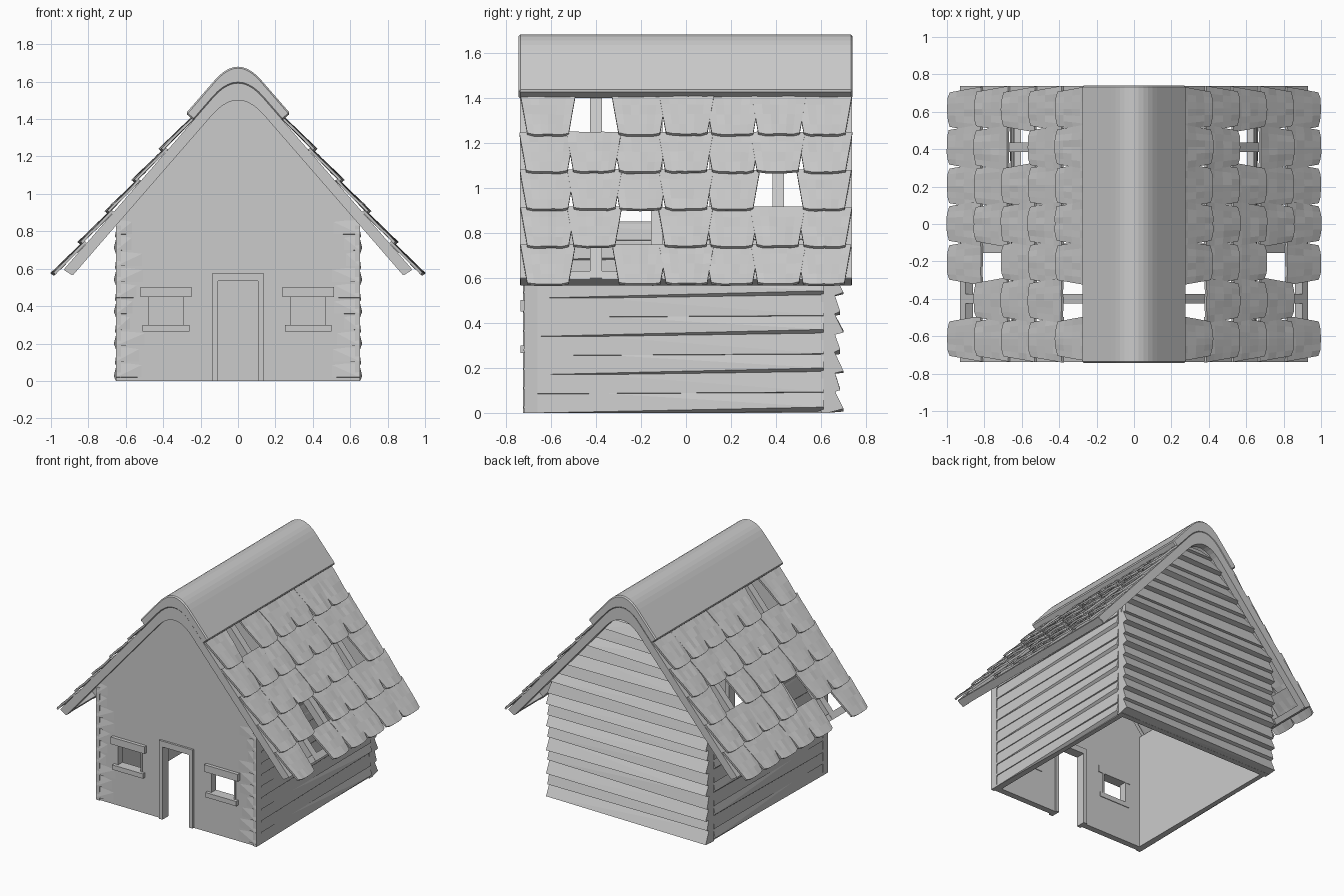
import bpy, bmesh, math, random
from mathutils import Vector

if "Cube" in bpy.data.objects:
    bpy.data.objects.remove(bpy.data.objects["Cube"])

random.seed(4)
A = math.radians(49)                       # roof pitch
D = (math.cos(A), -math.sin(A))            # down the slope (x, z)
N = (math.sin(A), math.cos(A))             # out of the slope (x, z)
PITCH = 0.085                              # height of one wall board

grey = bpy.data.materials.new("weathered grey")
grey.diffuse_color = (0.6, 0.6, 0.6, 1)
grey.use_nodes = True
grey.node_tree.nodes["Principled BSDF"].inputs["Base Color"].default_value = grey.diffuse_color


def finish(name, bm):
    bmesh.ops.recalc_face_normals(bm, faces=bm.faces)
    me = bpy.data.meshes.new(name)
    bm.to_mesh(me)
    bm.free()
    me.materials.append(grey)
    ob = bpy.data.objects.new(name, me)
    bpy.context.collection.objects.link(ob)
    return ob


def hull(bm, pts):
    vs = [bm.verts.new(p) for p in pts]
    bmesh.ops.convex_hull(bm, input=vs)


def box(bm, x0, x1, y0, y1, z0, z1):
    hull(bm, [(x, y, z) for x in (x0, x1) for y in (y0, y1) for z in (z0, z1)])


def prism(bm, profile, y0, y1):
    a = [bm.verts.new((x, y0, z)) for x, z in profile]
    b = [bm.verts.new((x, y1, z)) for x, z in profile]
    bm.faces.new(a)
    bm.faces.new(b[::-1])
    for i in range(len(a)):
        j = (i + 1) % len(a)
        bm.faces.new((a[i], b[i], b[j], a[j]))


def slope(s, n):
    return (s * D[0] + n * N[0], s * D[1] + n * N[1])


def arch(n, w, s_end, seg=10):
    """Two slopes joined by a rounded ridge, listed from right to left."""
    top = n / N[1]
    h = w * math.tan(A)
    mid = [(w * (1 - 2 * i / seg), top - h + h * (1 - (1 - 2 * i / seg) ** 2) / 2)
           for i in range(seg + 1)]
    x, z = slope(s_end, n)
    return [(x, z)] + mid + [(-x, z)]


def half_width(z, n=1.04, w=0.139):
    """Half the width of the gable at height z."""
    top, h = n / N[1], w * math.tan(A)
    if z > top - h:
        return max(0.01, w * math.sqrt(max(0, 1 - 2 * (z - top + h) / h)))
    return min(0.65, (n - N[1] * z) / N[0])


def mirror(ob):
    ob.modifiers.new("mirror", 'MIRROR').use_axis[0] = True


# gable walls
s_wall = (0.65 - 1.045 * N[0]) / D[0]
gable = [(-0.65, 0), (0.65, 0)] + arch(1.045, 0.139, s_wall)
bm = bmesh.new()
prism(bm, gable, -0.71, -0.665)
front = finish("front_wall", bm)
bm = bmesh.new()
prism(bm, gable, 0.60, 0.64)
finish("back_wall", bm)

# openings in the front wall
bm = bmesh.new()
box(bm, -0.11, 0.11, -0.9, -0.5, -0.1, 0.535)
for x in (-0.385, 0.375):
    box(bm, x - 0.1, x + 0.1, -0.9, -0.5, 0.295, 0.455)
cutter = finish("opening_cutter", bm)
cutter.hide_render = True
cutter.hide_viewport = True
cutter.display_type = 'WIRE'
cut = front.modifiers.new("openings", 'BOOLEAN')
cut.object, cut.solver = cutter, 'EXACT'

# door frame
bm = bmesh.new()
for s in (-1, 1):
    box(bm, s * 0.108, s * 0.137, -0.725, -0.655, 0, 0.54)
box(bm, -0.137, 0.137, -0.725, -0.655, 0.535, 0.578)
finish("door_frame", bm)

# window lintels, sills and jambs
bm = bmesh.new()
for x in (-0.385, 0.375):
    box(bm, x - 0.137, x + 0.137, -0.735, -0.66, 0.45, 0.502)
    box(bm, x - 0.125, x + 0.125, -0.735, -0.66, 0.265, 0.3)
    for s in (-1, 1):
        box(bm, x + s * 0.092, x + s * 0.105, -0.714, -0.66, 0.295, 0.455)
finish("window_frames", bm)

# sprung board ends at the front corners
bm = bmesh.new()
for k in range(10):
    z = k * PITCH + 0.02
    for s in (-1, 1):
        xi = random.uniform(0.48, 0.58)
        hull(bm, [(s * xi, -0.709, z), (s * xi, -0.709, z + 0.07),
                  (s * 0.65, -0.70, z - 0.004), (s * 0.65, -0.722, z),
                  (s * 0.65, -0.711, z + 0.075)])
finish("front_board_ends", bm)

# side walls and corner posts
bm = bmesh.new()
box(bm, 0.605, 0.64, -0.68, 0.62, 0, 0.85)
mirror(finish("side_wall", bm))
bm = bmesh.new()
box(bm, 0.625, 0.653, -0.718, -0.66, 0, 0.83)
mirror(finish("corner_post", bm))

# lapped boards on the sides, lifting toward the back
bm = bmesh.new()
for k in range(10):
    z, top = k * PITCH, min((k + 1) * PITCH + 0.02, 0.84)
    lift = random.uniform(0.022, 0.034) if k % 2 == 0 else 0.008
    out = 0.664 if k % 2 == 0 else 0.658
    hull(bm, [(0.63, -0.662, z), (0.653, -0.662, z), (0.63, 0.61, z),
              (out, 0.61, z + lift), (0.63, -0.662, top), (0.645, -0.662, top),
              (0.63, 0.61, top), (0.645, 0.61, top)])
mirror(finish("side_boards", bm))

# lapped boards on the back gable
bm = bmesh.new()
for k in range(18):
    z, top = k * PITCH, min((k + 1) * PITCH + 0.015, 1.5)
    out = 0.7 if k % 2 == 0 else 0.685
    pts = []
    for s in (-1, 1):
        w0, w1 = half_width(z), half_width(top)
        zb = z + random.uniform(0.004, 0.028)
        pts += [(s * w0, 0.63, z), (s * w0, out, zb),
                (s * w1, 0.63, top), (s * w1, 0.66, top)]
    hull(bm, pts)
finish("back_boards", bm)

# rafters, bent over the ridge
bm = bmesh.new()
ring = arch(1.094, 0.13, 0.158) + arch(1.037, 0.139, 0.150)[::-1]
for i in range(6):
    y = -0.712 + i * 1.424 / 5
    y = {1: -0.4, 2: -0.13, 3: 0.13, 4: 0.41}.get(i, y)
    prism(bm, ring, y - 0.026, y + 0.026)
finish("rafters", bm)

# eave rails
bm = bmesh.new()
prism(bm, [slope(0.115, 1.04), slope(0.155, 1.04), slope(0.163, 1.092),
           slope(0.115, 1.092)], -0.736, 0.736)
mirror(finish("eave_rail", bm))

# rounded ridge cap
bm = bmesh.new()
prism(bm, arch(1.149, 0.124, -0.896) + arch(1.092, 0.13, -0.896)[::-1], -0.744, 0.74)
cap = finish("ridge_cap", bm)
bev = cap.modifiers.new("soft_ends", 'BEVEL')
bev.width, bev.segments, bev.angle_limit = 0.008, 1, math.radians(50)

# curled shingles, with a few missing
MISSING = {(0, 1), (2, 5), (3, 2), (4, 1)}
bm = bmesh.new()
U, V, LENGTH = 6, 4, 0.25
for row in range(5):
    for col in range(7):
        if (row, col) in MISSING:
            continue
        bottom = -0.657 + row * 0.22
        yc = (col - 3) * 0.205 + random.uniform(-0.004, 0.004)
        raise_n = 0.003 * (col % 2)
        grid = []
        for j in range(V + 1):
            v = j / V
            line = []
            for i in range(U + 1):
                u = i / U * 2 - 1
                half = 0.122 + (0.092 - 0.122) * v
                s = bottom - LENGTH * (1 - v) - 0.013 * v * abs(u) ** 4
                n = 1.109 + 0.022 * v + raise_n - 0.006 * u * u * v
                n += random.uniform(-0.0025, 0.0025)
                x, z = slope(s, n)
                line.append(bm.verts.new((x, yc + u * half, z)))
            grid.append(line)
        for j in range(V):
            for i in range(U):
                bm.faces.new((grid[j][i], grid[j + 1][i],
                              grid[j + 1][i + 1], grid[j][i + 1]))
# close each sheet into a slab of even thickness
top_faces = bm.faces[:]
drop = Vector((N[0], 0, N[1])) * -0.014
res = bmesh.ops.extrude_face_region(bm, geom=top_faces, use_keep_orig=True)
for g in res["geom"]:
    if isinstance(g, bmesh.types.BMVert):
        g.co += drop
mirror(finish("roof_shingles", bm))
